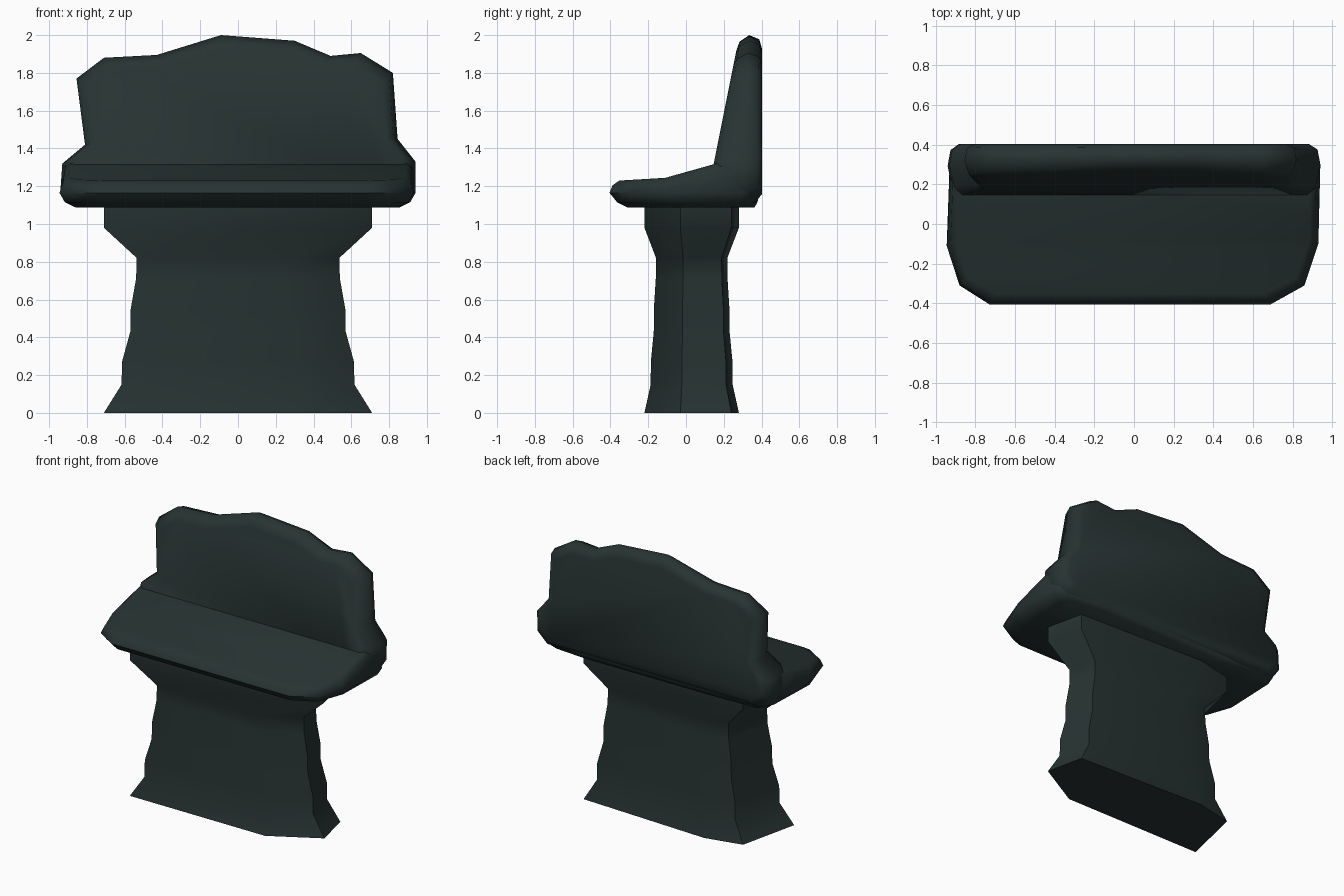
import bpy, bmesh, math

cube = bpy.data.objects.get("Cube")
if cube:
    bpy.data.objects.remove(cube)

stone = bpy.data.materials.new("dark_green_stone")
stone.use_nodes = True
STONE = (0.02, 0.033, 0.032, 1)
stone.diffuse_color = STONE
stone.node_tree.nodes["Principled BSDF"].inputs["Base Color"].default_value = STONE


def loft(bm, rings):
    """Skin equal-length rings of points and close both ends."""
    loops = [[bm.verts.new(p) for p in ring] for ring in rings]
    for a, b in zip(loops, loops[1:]):
        for i in range(len(a)):
            j = (i + 1) % len(a)
            bm.faces.new((a[i], a[j], b[j], b[i]))
    bm.faces.new(loops[0])
    bm.faces.new(loops[-1])


def finish(bm, name, angle):
    bmesh.ops.recalc_face_normals(bm, faces=bm.faces)
    mesh = bpy.data.meshes.new(name)
    bm.to_mesh(mesh)
    bm.free()
    mesh.materials.append(stone)
    obj = bpy.data.objects.new(name, mesh)
    bpy.context.collection.objects.link(obj)
    bpy.ops.object.select_all(action='DESELECT')
    obj.select_set(True)
    bpy.context.view_layer.objects.active = obj
    bpy.ops.object.shade_smooth_by_angle(angle=math.radians(angle))


# Pedestal: one irregular footprint, scaled at each height
footprint = [(.71, -.03), (.65, .24), (-.34, .28), (-.61, .22), (-.71, -.22), (.37, -.22)]
levels = [(0, 1), (.15, .868), (.27, .865), (.43, .803), (.55, .8),
          (.71, .76), (.82, .755), (.98, 1), (1.12, 1)]
bm = bmesh.new()
loft(bm, [[(x * s, .03 + (y - .03) * s, z) for x, y in footprint] for z, s in levels])
finish(bm, "pedestal", 50)

# Seat: rounded slab whose top rises toward the back
outline = [(-.945, -.11), (-.88, -.31), (-.73, -.405), (.69, -.405), (.86, -.31), (.93, -.1),
           (.94, .3), (.87, .37), (.6, .39), (-.5, .385), (-.89, .37), (-.93, .3)]


def inset(dx, front, back, z):
    return [(x * (1 - dx), y * (1 - (front if y < 0 else back)), z) for x, y in outline]


bm = bmesh.new()
loft(bm, [inset(.09, .23, .07, 1.088), inset(.03, .1, .03, 1.115),
          inset(0, 0, 0, 1.165), inset(.02, .04, .03, 1.205), inset(.05, .13, .1, 1.23)])
for cut in (-.11, .06):
    bmesh.ops.bisect_plane(bm, geom=bm.verts[:] + bm.edges[:] + bm.faces[:],
                           plane_co=(0, cut, 0), plane_no=(0, 1, 0))
for v in bm.verts:
    if v.co.z > 1.19:
        v.co.z += max(0, v.co.y + .11) * .28 + max(0, min(v.co.y, -.11) + .35) * .06
finish(bm, "seat", 60)

# Backrest: uneven silhouette with a leaning front and chamfered rim
silhouette = [(-.86, 1.1), (-.94, 1.18), (-.93, 1.32), (-.81, 1.42), (-.855, 1.77),
              (-.71, 1.88), (-.43, 1.895), (-.09, 2.0), (.3, 1.97), (.49, 1.89),
              (.65, 1.905), (.82, 1.8), (.845, 1.45), (.94, 1.33), (.94, 1.18), (.86, 1.1)]


def rim(sx, sz, depth):
    ring = []
    for x, z in silhouette:
        z = 1.5 + (z - 1.5) * sz
        ring.append((x * sx, depth(z), z))
    return ring


bm = bmesh.new()
loft(bm, [rim(.93, .84, lambda z: .145 + (z - 1.31) * .2),
          rim(.975, .93, lambda z: .185 + (z - 1.31) * .15),
          rim(1, 1, lambda z: .3 + (z - 1.31) * .05),
          rim(.985, .955, lambda z: .375 + (z - 1.31) * .02),
          rim(.94, .85, lambda z: .403)])
finish(bm, "backrest", 60)
